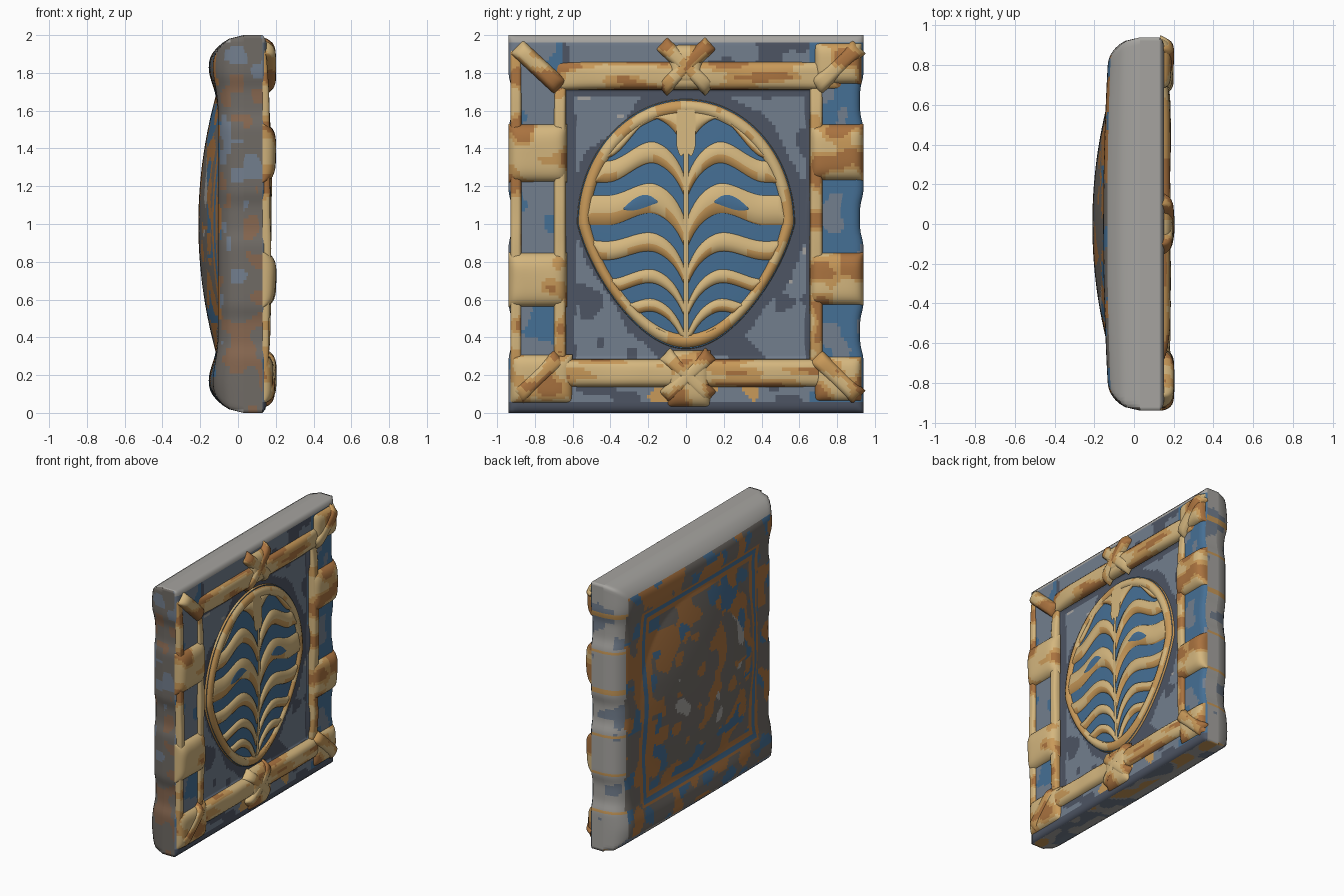
import bpy, bmesh, math
from mathutils import Vector, noise

if "Cube" in bpy.data.objects:
    bpy.data.objects.remove(bpy.data.objects["Cube"])

# palette
PALETTE = [("light_grey", (.38, .37, .35)), ("warm_grey", (.16, .145, .13)), ("slate", (.17, .21, .27)),
           ("dark_slate", (.075, .09, .125)), ("sand", (.66, .47, .21)), ("ochre", (.58, .32, .10)),
           ("brown", (.40, .17, .05)), ("blue", (.06, .16, .30)), ("rust", (.24, .135, .08))]
GREY, WARM, SLATE, DARK, SAND, OCHRE, BROWN, BLUE, RUST = range(9)
MATS = []
for n, c in PALETTE:
    MATS.append(bpy.data.materials.new(n))
    MATS[-1].diffuse_color = (*c, 1)


def nz(a, b, scale=6.0, seed=0.0):
    return noise.noise(Vector((a * scale + seed, b * scale - seed, seed + .37)))


def finish(name, bm):
    me = bpy.data.meshes.new(name)
    for f in bm.faces:
        f.smooth = True
    bm.to_mesh(me)
    bm.free()
    for m in MATS:
        me.materials.append(m)
    bpy.context.collection.objects.link(bpy.data.objects.new(name, me))


# leaf outline: s = 1 on the medallion border
def half_width(c):
    return .575 * (1 - .28 * max(0, -c))


def leaf_s(y, z):
    c = (z - 1) / .66
    return math.hypot(y / half_width(c), c)


def dome_x(y, z):
    return .135 + .025 * max(0, 1 - leaf_s(y, z) ** 2)


def in_field(y, z):
    return abs(y) < .66 and .28 < z < 1.72


# tile body: rounded, domed back, recessed front field
def back_depth(y, z):
    rail = .105 + (.05 - .035 * y * y) * math.exp(-((abs(z - 1) - .83) / .13) ** 2)
    return max(.21 - .2 * (y * y + (z - 1) ** 2), rail)


def front_colour(y, z):
    k = nz(y, z, 7, 3)
    if in_field(y, z):
        shade = leaf_s(y - .03, z + .02) + .12 * nz(y, z, 4, 6)
        if shade < 1.09 or y < -.585 or y > .635 or z > 1.675 or k < -.28:
            return DARK
        return GREY if k > .5 else SLATE
    if z < .05:
        return DARK
    if z > 1.955:
        return GREY
    if abs(y) < .66:
        return DARK if k < -.25 else (OCHRE if k > .33 and z < 1 else SLATE)
    return BLUE if k < (.08 if y > 0 else -.3) else SLATE


def back_colour(y, z):
    m = max(abs(y) / .94, abs(z - 1))
    k, j = nz(y, z, 6, 5), nz(y, z, 8, 9)
    if m > .74:
        return BROWN if k > .1 else (BLUE if j > .2 else WARM)
    if .635 < m:
        return BLUE if .67 < m < .705 else BROWN
    if math.hypot(y, z - 1) < .48:
        return GREY if k > .5 else (BROWN if j > .28 else WARM)
    return BLUE if j > .2 else (BROWN if k > -.08 else WARM)


def body_colour(n, c):
    x, y, z = c
    if n.x > .5:
        return front_colour(y, z)
    if n.x < -.5:
        if max(abs(y) / .94, abs(z - 1)) < .91:
            return back_colour(y, z)
        n = Vector((0, y, 0)) if abs(y) / .94 > abs(z - 1) else Vector((0, 0, z - 1))
    if n.y < -.5:
        k = nz(x, z, 9, 2)
        return RUST if k > .24 else (SLATE if k < -.32 else WARM)
    if n.y > .5:
        if min(abs(z - q) for q in (.3, .58, .86, 1.2, 1.5, 1.77)) < .012:
            return OCHRE
        return SLATE if nz(x, z, 7, 4) < -.42 else GREY
    if n.z < -.5:
        k = nz(x, y, 7, 6)
        return OCHRE if k > .2 and x > 0 else (SLATE if k < -.1 else GREY)
    return GREY


bm = bmesh.new()
bmesh.ops.create_cube(bm, size=2)
bmesh.ops.subdivide_edges(bm, edges=bm.edges[:], cuts=104, use_grid_fill=True)
bm.normal_update()
sides = [f.normal.copy() for f in bm.faces]
for v in bm.verts:
    p, y, z = v.co.x, .94 * v.co.y, 1 + v.co.z
    ky, kz = max(0, (abs(y) - .80) / .14), max(0, (abs(z - 1) - .87) / .13)
    xb = (back_depth(y, z) + .03) * math.sqrt(max(0, 1 - max(ky, kz) ** 2)) - .03
    edge = min(.94 - abs(y), 1 - abs(z - 1))
    xf = (.12 if in_field(y, z) else .15) - .02 * max(0, (.04 - edge) / .04) ** 2
    waist = sum(math.exp(-((z - q) / .11) ** 4) for q in (.43, 1.03, 1.65))
    v.co = ((p + 1) / 2 * (xf + xb) - xb, y * (1 - .02 * waist * abs(y) / .94), z)
for f, n in zip(bm.faces, sides):
    f.material_index = body_colour(n, f.calc_center_median())
finish("tile_body", bm)


# frame pieces: pillow-shaped raised pads on the front
def pad(name, y0, y1, z0, z1, top, angle=0, bias=0.0, foot=.13):
    w, h, cy, cz = (y1 - y0) / 2, (z1 - z0) / 2, (y0 + y1) / 2, (z0 + z1) / 2
    bm = bmesh.new()
    bmesh.ops.create_grid(bm, x_segments=max(10, int(w * 160)), y_segments=max(10, int(h * 160)), size=1)
    ca, sa = math.cos(angle), math.sin(angle)
    for v in bm.verts:
        u, t = math.sin(v.co.x * math.pi / 2), math.sin(v.co.y * math.pi / 2)
        rise = math.sqrt(max(0, (1 - u ** 6) * (1 - t ** 4)))
        y, z = cy + u * w * ca - t * h * sa, cz + u * w * sa + t * h * ca
        v.co = (foot + (top - foot) * rise + .008 * nz(y, z, 5, 1) * rise, y, z)
    for f in bm.faces:
        c = f.calc_center_median()
        long = w > 3 * h and not angle
        k = nz(c.y * (.4 if long else 1), c.z * (2 if long else 1), 9, 8) + bias
        k -= .35 * max(0, (c.y - cy) / w - .75 if not long else 0)
        f.material_index = SAND if k > -.03 else (OCHRE if k > -.3 else BROWN)
    finish(name, bm)


pad("bottom_rail", -.9, .84, .135, .285, .185, bias=-.02)
pad("top_rail", -.7, .84, 1.71, 1.86, .185, bias=-.05)
pad("left_inner_stile", -.70, -.635, .2, 1.76, .175, bias=.2)
pad("right_inner_stile", .655, .725, .2, 1.8, .175, bias=-.05)
pad("left_outer_stile", -.93, -.87, .08, 1.95, .17, bias=-.02)
for i, (z0, z1) in enumerate(((.56, .85), (1.22, 1.53))):
    pad(f"left_block_{i}", -.94, -.63, z0, z1, .2, bias=.15)
    pad(f"right_block_{i}", .655, .94, z0 + .01, z1, .2, bias=-.12)
pad("lower_left_corner", -.93, -.60, .05, .31, .19, bias=0)
pad("lower_right_corner", .68, .93, .06, .30, .185, bias=-.08)
pad("upper_right_corner", .68, .93, 1.74, 1.96, .19, bias=-.05)
# diagonal corner straps and crossed bindings
for i, (y, z, a) in enumerate(((-.78, 1.83, -.75), (-.78, .19, .75), (.8, .19, -.75), (.8, 1.83, .75))):
    pad(f"corner_strap_{i}", y - .16, y + .16, z - .05, z + .05, .2, angle=a, bias=-.12)
for i, a in enumerate((.75, -.75)):
    pad(f"top_binding_{i}", -.18, .18, 1.79, 1.88, .2, angle=a, bias=-.12)
    pad(f"bottom_binding_{i}", -.16, .18, .15, .24, .2, angle=a, bias=-.12)
pad("top_knot", -.09, .09, 1.73, 1.95, .195, bias=.05)
pad("bottom_knot", -.10, .13, .03, .33, .195, bias=-.05)


def rim_colour(y, z):
    return OCHRE if nz(y, z, 6, 7) < -.1 or (leaf_s(y, z) > .985 and y > 0) else SAND


# medallion: blue domed ground and raised rim, as concentric leaf rings
def leaf_rings(name, rings, colour, count=128):
    bm = bmesh.new()
    rows = []
    for s, lift in rings:
        rows.append([])
        for i in range(count):
            t = 2 * math.pi * i / count
            c = s * math.cos(t)
            y, z = half_width(c) * s * math.sin(t), 1 + .66 * c
            rows[-1].append(bm.verts.new((dome_x(y, z) + lift, y, z)))
    for a, b in zip(rows, rows[1:]):
        for i in range(count):
            j = (i + 1) % count
            f = bm.faces.new((a[j], a[i], b[i], b[j]))
            f.material_index = colour(*f.calc_center_median().yz)
            f.normal_update()
            if f.normal.x < 0:
                f.normal_flip()
    finish(name, bm)


leaf_rings("medallion_ground", [(.01 + i * .099, 0) for i in range(11)], lambda y, z: BLUE)
leaf_rings("medallion_rim", [(.875, -.01), (.9, .014), (.94, .022), (.98, .012), (1.015, -.03)], rim_colour)


# raised wave ribs, mirrored about the centre line
def wave(a, drop):
    k = min(1, max(0, (a - .15) / .27))
    return .23 * (1 - math.exp(-a / .08)) - drop * k * k * (3 - 2 * k)


def rib(name, lo, hi, drop=.09, a0=0.0, a1=.54, lifts=((0, -.01), (.1, .008), (.42, .016), (.9, .01), (1, -.01)),
        colour=None, taper=0.0):
    bm = bmesh.new()
    for sign in (1, -1):
        prev = None
        for i in range(41):
            a = a0 + (a1 - a0) * i / 40
            off = 0 if drop is None else wave(a, drop)
            zs = [z / 200 for z in range(60, 340) if leaf_s(a, z / 200) < .92] or [1]
            half = (hi - lo) / 2 * (1 - taper * (i / 20 - 1) ** 2)
            zl, zh = max(zs[0], (lo + hi) / 2 + off - half), min(zs[-1], (lo + hi) / 2 + off + half)
            if zh - zl < .004:
                prev = None
                continue
            row = [bm.verts.new((dome_x(a, z) + d, sign * a, z)) for z, d in ((zl + (zh - zl) * t, d) for t, d in lifts)]
            for k in range(len(row) - 1 if prev else 0):
                q = (prev[k], row[k], row[k + 1], prev[k + 1])
                f = bm.faces.new(q if sign > 0 else q[::-1])
                c = f.calc_center_median()
                low = k == 0 or (k == 1 and nz(c.y, c.z, 6, 2) < .22)
                f.material_index = colour if colour is not None else (OCHRE if low else SAND)
            prev = row
    finish(name, bm)


for i, (lo, hi, drop) in enumerate(((1.36, 1.70, .24), (1.115, 1.24, .13), (.845, 1.02, .09), (.645, .755, .07),
                                    (.48, .56, .08), (.33, .405, .09), (.1, .26, .09))):
    rib(f"wave_rib_{i}", lo, hi, drop)
# small blue eyelets in the widest rib, and the tapering central spine
rib("eyelet_inlay", .885, .955, .09, .15, .33, lifts=((0, .016), (.5, .021), (1, .016)), colour=BLUE, taper=.9)
rib("central_spine", .36, 1.62, None, 0, .013, lifts=[(j / 20, .017) for j in range(21)], colour=SAND)
rib("spine_crown", 1.36, 1.64, None, 0, .05, lifts=[(j / 8, .018) for j in range(9)], colour=SAND, taper=.4)

for m in bpy.data.materials:
    if m.users and not m.is_grease_pencil:
        m.use_nodes = True
        m.node_tree.nodes["Principled BSDF"].inputs["Base Color"].default_value = m.diffuse_color
